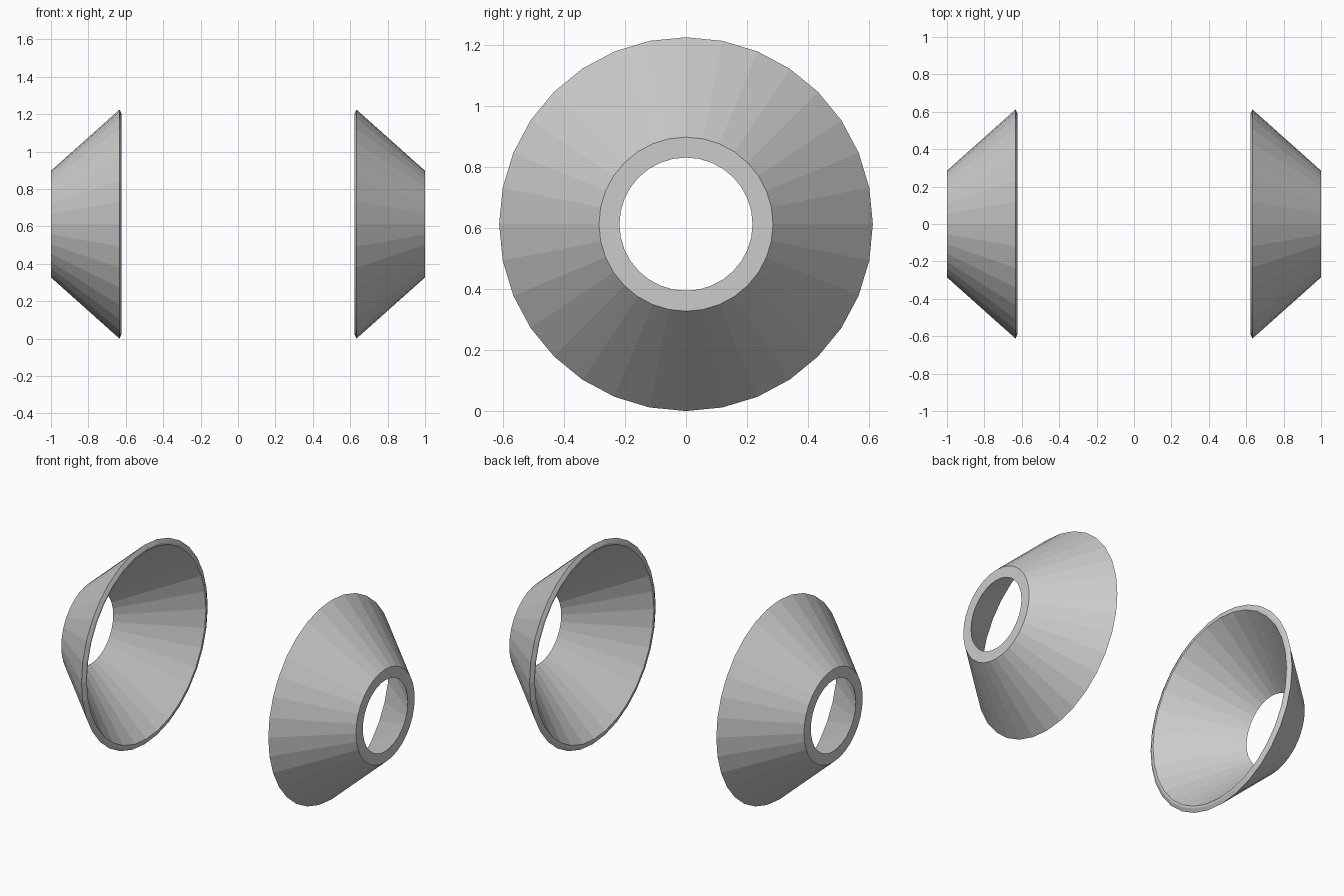
import bpy, bmesh, math
from mathutils import Vector, Matrix

cube = bpy.data.objects.get("Cube")
if cube:
    bpy.data.objects.remove(cube, do_unlink=True)

SIDES = 32
RADIUS = 0.612

# Plain grey for both cones
grey = bpy.data.materials.new("grey")
grey.use_nodes = True
colour = (0.6, 0.6, 0.6, 1.0)
grey.diffuse_color = colour
grey.node_tree.nodes["Principled BSDF"].inputs["Base Color"].default_value = colour

# Closed wall section as (x, radius): bevelled wide rim, thin wall, flat narrow end
SECTION = [(0.634, RADIUS), (1.0, 0.285), (1.0, 0.218), (0.622, 0.577), (0.622, 0.59)]


def hollow_cone(name, side):
    """Revolve the wall section around the x axis, opening toward the centre."""
    bm = bmesh.new()
    rings = []
    for i in range(SIDES):
        turn = Matrix.Rotation(math.tau * i / SIDES, 3, 'X')
        rings.append([bm.verts.new(turn @ Vector((side * x, 0, r))) for x, r in SECTION])
    n = len(SECTION)
    for i, ring in enumerate(rings):
        following = rings[(i + 1) % SIDES]
        for j in range(n):
            k = (j + 1) % n
            bm.faces.new((ring[j], ring[k], following[k], following[j]))
    bmesh.ops.recalc_face_normals(bm, faces=bm.faces)
    mesh = bpy.data.meshes.new(name)
    bm.to_mesh(mesh)
    bm.free()
    mesh.materials.append(grey)
    obj = bpy.data.objects.new(name, mesh)
    obj.location.z = RADIUS
    bpy.context.collection.objects.link(obj)


hollow_cone("left_cone", 1)
hollow_cone("right_cone", -1)
